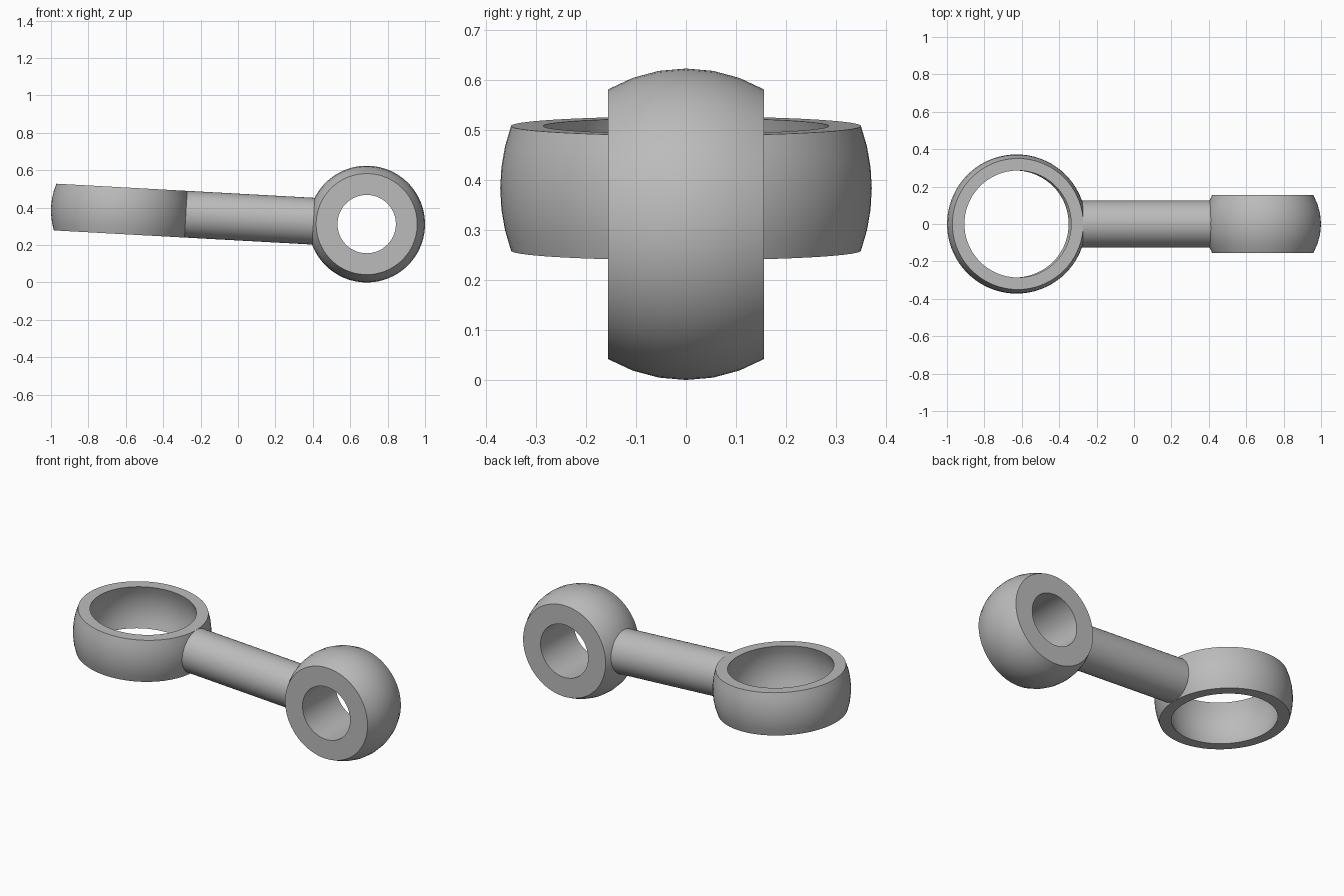
import bpy
import bmesh
from math import asin, atan2, cos, hypot, pi, radians, sin
from mathutils import Matrix, Vector

default = bpy.data.objects.get("Cube")
if default:
    bpy.data.objects.remove(default, do_unlink=True)

# Single metal colour
steel = bpy.data.materials.new("grey_steel")
steel.use_nodes = True
steel.diffuse_color = (0.5, 0.5, 0.5, 1)
steel.node_tree.nodes["Principled BSDF"].inputs["Base Color"].default_value = steel.diffuse_color

BALL = Vector((0.688, 0, 0.312))
RING = Vector((-0.628, 0, 0.384))
BALL_R, RING_R, ROD_R = 0.312, 0.372, 0.125
BALL_HALF, BORE_R = 0.156, 0.156
span = BALL - RING
TILT = atan2(-span.z, span.x)


def arc(radius, half, steps=6):
    """Spherical band profile from -half to +half along the axis."""
    a = asin(half / radius)
    angles = [a * (2 * i / steps - 1) for i in range(steps + 1)]
    return [(radius * cos(t), radius * sin(t)) for t in angles]


def lathe(name, profile, matrix, segments=72):
    """Revolve a closed (radius, height) profile around z."""
    bm = bmesh.new()
    verts = [bm.verts.new((r, 0, z)) for r, z in profile]
    edges = [bm.edges.new((v, verts[i - 1])) for i, v in enumerate(verts)]
    bmesh.ops.spin(bm, geom=verts + edges, cent=(0, 0, 0), axis=(0, 0, 1),
                   angle=2 * pi, steps=segments)
    bmesh.ops.remove_doubles(bm, verts=bm.verts, dist=1e-5)
    bmesh.ops.recalc_face_normals(bm, faces=bm.faces)
    return finish(name, bm, matrix)


def finish(name, bm, matrix):
    mesh = bpy.data.meshes.new(name)
    bm.to_mesh(mesh)
    bm.free()
    mesh.materials.append(steel)
    obj = bpy.data.objects.new(name, mesh)
    bpy.context.collection.objects.link(obj)
    obj.matrix_world = matrix
    bpy.ops.object.select_all(action="DESELECT")
    obj.select_set(True)
    bpy.context.view_layer.objects.active = obj
    bpy.ops.object.shade_smooth_by_angle(angle=radians(30))
    return obj


tilt = Matrix.Rotation(TILT, 4, "Y")

# Ball end with a straight bore running front to back
lathe("ball_end",
      arc(BALL_R, BALL_HALF) + [(BORE_R, BALL_HALF), (BORE_R, -BALL_HALF)],
      Matrix.Translation(BALL) @ tilt @ Matrix.Rotation(radians(90), 4, "X"))

# Socket ring, its inside hollowed to fit the ball
lathe("socket_ring",
      arc(RING_R, ROD_R) + arc(BALL_R, ROD_R)[::-1],
      Matrix.Translation(RING) @ tilt)

# Connecting rod, its ends buried inside the two rings
start, end = 0.34, hypot(span.x, span.z) - 0.25
bm = bmesh.new()
bmesh.ops.create_cone(bm, cap_ends=True, segments=48, radius1=ROD_R,
                      radius2=ROD_R, depth=end - start)
finish("connecting_rod", bm,
       Matrix.Translation(RING) @ tilt
       @ Matrix.Translation(((start + end) / 2, 0, 0))
       @ Matrix.Rotation(radians(90), 4, "Y"))
